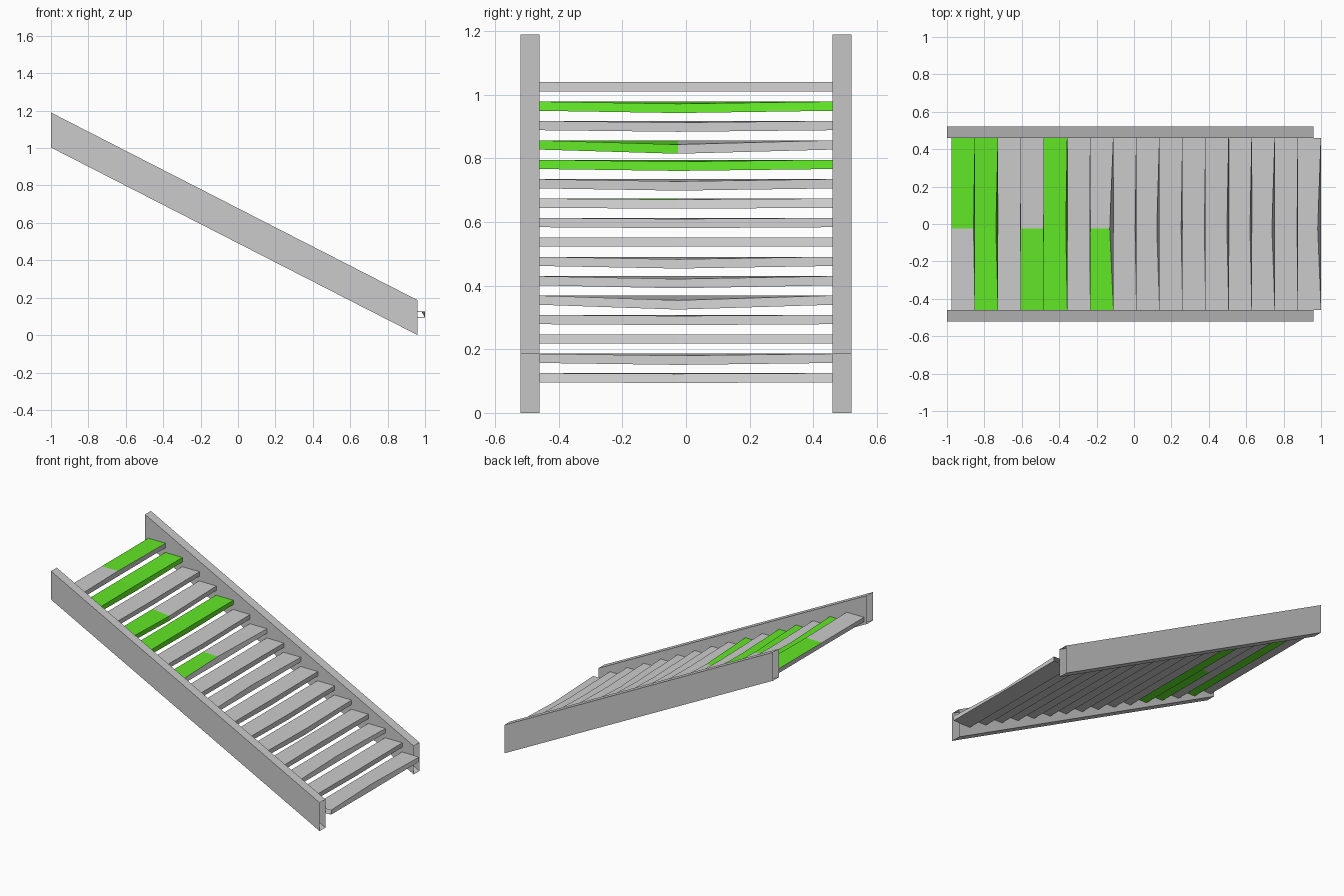
import bpy

if "Cube" in bpy.data.objects:
    bpy.data.objects.remove(bpy.data.objects["Cube"])

green = bpy.data.materials.new("green_moss")
green.diffuse_color = (0.12, 0.8, 0.02, 1)
green.use_nodes = True
green.node_tree.nodes["Principled BSDF"].inputs["Base Color"].default_value = green.diffuse_color
grey = bpy.data.materials.new("grey_stone")
grey.diffuse_color = (0.8, 0.8, 0.8, 1)
grey.use_nodes = True
grey.node_tree.nodes["Principled BSDF"].inputs["Base Color"].default_value = grey.diffuse_color


def tube(name, rings, painted=()):
    """Skin matching four-point rings, leaving the ends open.
    painted holds (section, side) pairs that are green."""
    verts = [p for ring in rings for p in ring]
    faces, mats = [], []
    for s in range(len(rings) - 1):
        for k in range(4):
            a, b = s * 4 + k, s * 4 + (k + 1) % 4
            faces.append((a, b, b + 4, a + 4))
            mats.append(1 if (s, k) in painted else 0)
    mesh = bpy.data.meshes.new(name)
    mesh.from_pydata(verts, [], faces)
    if painted:
        mesh.materials.append(grey)
        mesh.materials.append(green)
        for poly, m in zip(mesh.polygons, mats):
            poly.material_index = m
    obj = bpy.data.objects.new(name, mesh)
    bpy.context.collection.objects.link(obj)
    return obj


# Sloping side stringers, hollow at both ends
for side, y0 in (("front", -0.52), ("back", 0.46)):
    y1 = y0 + 0.06
    rings = [[(x, y0, z), (x, y0, z + 0.187), (x, y1, z + 0.187), (x, y1, z)]
             for x, z in ((-1.0, 1.003), (0.96, 0.0))]
    tube("stringer_" + side, rings)

# Worn treads: sag and nosing wear at the middle of each
sag = [0, .007, .005, .013, .006, .007, .003, .003,
       0, .008, .009, .015, .003, 0, .006, .002]
wear = [.008, .012, .003, .003, .008, .003, .02, .007,
        .015, .008, .007, .01, .01, .016, .005, .018]

# Sides of a tread: 0 top, 1 nosing, 2 underside, 3 back
whole = {(s, k) for s in (0, 1) for k in range(4)}
near_half = {(0, k) for k in range(4)}
moss = {0: {(1, 0)}, 1: whole, 3: near_half, 4: whole, 6: {(0, 0)}}

for i in range(16):
    nose = -0.85 + i * 1.85 / 15
    back = nose - 0.126
    top = 1.04 - i * 0.915 / 15
    rings = []
    for y, f in ((-0.46, 0), (-0.025, 1), (0.46, 0)):
        d, w = sag[i] * f, wear[i] * f
        rings.append([(back, y, top), (nose - w, y, top - d),
                      (nose, y, top - 0.029 - d), (back, y, top - 0.029)])
    # Ring order here faces outward once reversed along y
    obj = tube(f"tread_{i + 1}", rings, moss.get(i, ()))

# Make every surface face outward, judged from its part's centre line
from mathutils import Vector
for obj in bpy.context.collection.objects:
    me = obj.data
    n = len(me.vertices)
    sections = n // 4 - 1
    flips = []
    for poly in me.polygons:
        s = poly.index // 4
        ids = range(s * 4, s * 4 + 8)
        mid = sum((me.vertices[j].co for j in ids), Vector()) / 8
        if poly.normal.dot(poly.center - mid) < 0:
            flips.append(poly)
    for poly in flips:
        poly.flip()
    me.update()
